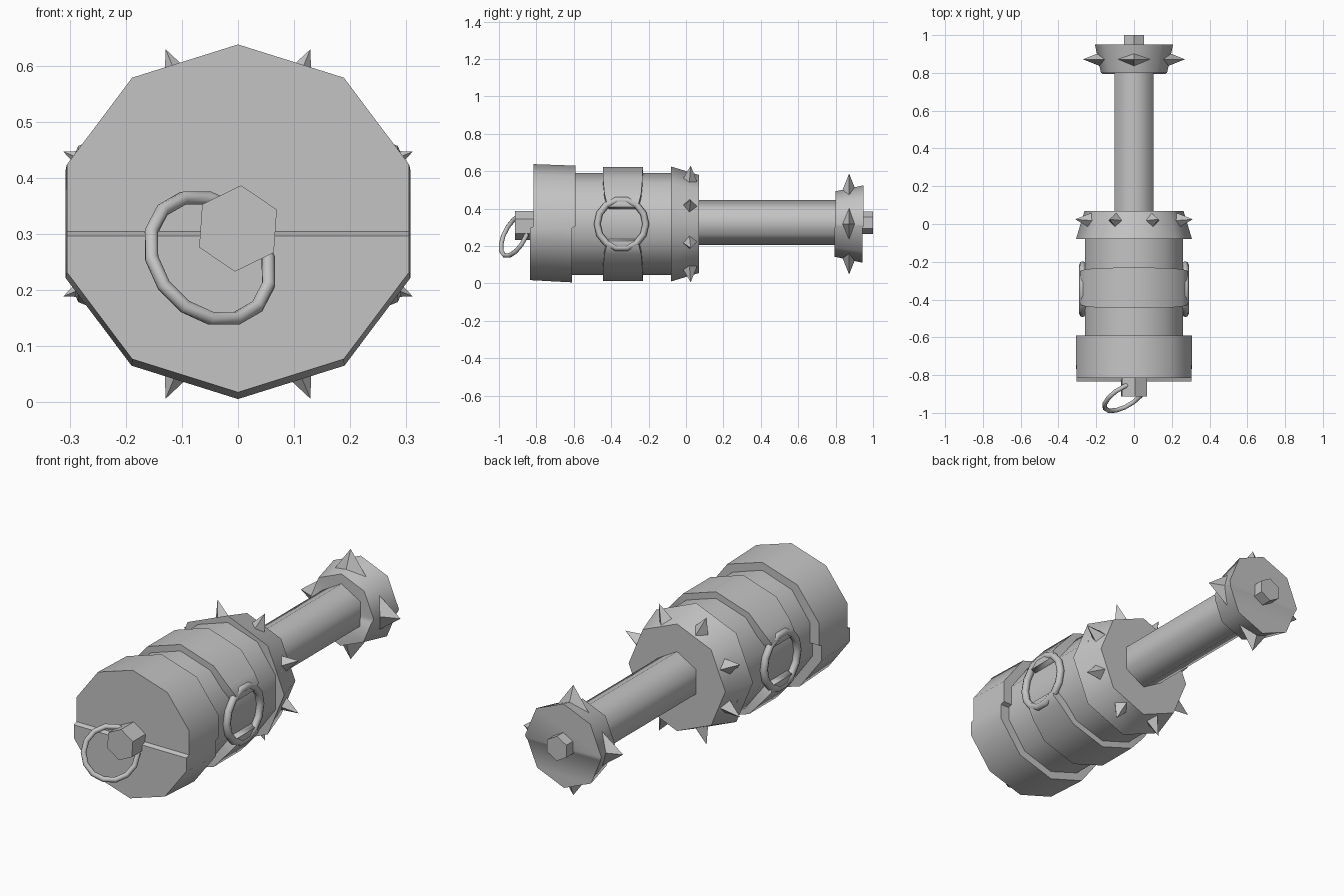
import bpy, bmesh, math
from mathutils import Vector

if "Cube" in bpy.data.objects:
    bpy.data.objects.remove(bpy.data.objects["Cube"])

CZ = 0.318  # height of the long axis
steel = bpy.data.materials.new("grey steel")
steel.diffuse_color = (0.55, 0.55, 0.55, 1)
steel.use_nodes = True
steel.node_tree.nodes["Principled BSDF"].inputs["Base Color"].default_value = steel.diffuse_color


def finish(bm, name, angle=None):
    bmesh.ops.recalc_face_normals(bm, faces=bm.faces[:])
    me = bpy.data.meshes.new(name)
    bm.to_mesh(me)
    bm.free()
    ob = bpy.data.objects.new(name, me)
    bpy.context.collection.objects.link(ob)
    me.materials.append(steel)
    if angle:
        bpy.ops.object.select_all(action='DESELECT')
        ob.select_set(True)
        bpy.context.view_layer.objects.active = ob
        bpy.ops.object.shade_smooth_by_angle(angle=math.radians(angle))
    return ob


def prism(name, sides, y0, y1, r0, r1, z0=CZ, z1=CZ, turn=0, sx=1, step=0, angle=65):
    """Tapered prism along y; step pushes the lower half forward at a seam."""
    bm = bmesh.new()
    rings = []
    for y, r, z in ((y0, r0, z0), (y1, r1, z1)):
        ring = []
        for i in range(sides):
            a = math.radians(90 + turn) + math.tau * i / sides
            ring.append(bm.verts.new((sx * r * math.cos(a), y, z + r * math.sin(a))))
        rings.append(ring)
        bm.faces.new(ring)
    for i in range(sides):
        j = (i + 1) % sides
        bm.faces.new((rings[0][i], rings[0][j], rings[1][j], rings[1][i]))
    if step:
        for z in (0.305, 0.297):
            bmesh.ops.bisect_plane(bm, geom=bm.verts[:] + bm.edges[:] + bm.faces[:],
                                   plane_co=(0, 0, z), plane_no=(0, 0, 1))
        for v in bm.verts:
            if v.co.z < 0.299:
                v.co.y -= step
    return finish(bm, name, angle)


def spike(name, deg, y, r_base, r_tip, half_t, half_y, lean=0):
    """Four-sided spike pointing out from the axis."""
    a = math.radians(deg)
    out = Vector((math.cos(a), 0, math.sin(a)))
    side = Vector((-math.sin(a), 0, math.cos(a)))
    fwd = Vector((0, 1, 0))
    c = Vector((0, y, CZ))
    bm = bmesh.new()
    base = [bm.verts.new(c + out * r_base + d) for d in
            (side * half_t, fwd * half_y, -side * half_t, -fwd * half_y)]
    tip = bm.verts.new(c + out * r_tip + fwd * lean)
    bm.faces.new(base)
    for i in range(4):
        bm.faces.new((base[i], base[(i + 1) % 4], tip))
    finish(bm, name)


def ring(name, centre, normal, radius, tube, n=14, m=8):
    """Torus around the given normal."""
    q = Vector(normal).to_track_quat('Z', 'Y')
    bm = bmesh.new()
    g = []
    for i in range(n):
        a = math.tau * i / n
        row = []
        for k in range(m):
            b = math.tau * k / m
            p = radius + tube * math.cos(b)
            co = Vector((p * math.cos(a), p * math.sin(a), tube * math.sin(b)))
            row.append(bm.verts.new(q @ co + Vector(centre)))
        g.append(row)
    for i in range(n):
        for k in range(m):
            i2, k2 = (i + 1) % n, (k + 1) % m
            bm.faces.new((g[i][k], g[i2][k], g[i2][k2], g[i][k2]))
    finish(bm, name, 65)


def strap(name, sign):
    """Half band over the barrel, its ends folded round the side rings."""
    half = [(17, .265, .070), (18, .298, .080), (23, .312, .088),
            (32, .303, .098), (54, .305, .106)]
    stations = half + [(90, .305, .107)] + [(180 - d, r, w) for d, r, w in half[::-1]]
    bm = bmesh.new()
    rows = []
    for d, r, w in stations:
        a = math.radians(d)
        rows.append([bm.verts.new((p * math.cos(a), -0.338 + s * w,
                                   CZ + sign * p * math.sin(a)))
                     for p, s in ((.23, -1), (r, -1), (r, 1), (.23, 1))])
    for p, q in zip(rows, rows[1:]):
        for k in range(4):
            bm.faces.new((p[k], q[k], q[(k + 1) % 4], p[(k + 1) % 4]))
    bm.faces.new(rows[0])
    bm.faces.new(rows[-1])
    finish(bm, name, 50)


# Hammer barrel and front cap
prism("barrel", 10, -0.70, -0.03, 0.273, 0.273)
prism("front_cap", 10, -0.815, -0.59, 0.310, 0.312, z0=0.328, z1=0.318, sx=1.035, step=0.02)

# Straps with side rings
strap("upper_strap", 1)
strap("lower_strap", -1)
for s, label in ((-1, "left"), (1, "right")):
    ring(label + "_side_ring", (s * 0.272, -0.345, CZ), (1, 0, 0), 0.130, 0.018)

# Spiked collar
prism("collar", 8, -0.08, 0.07, 0.307, 0.262, angle=50)
for i in range(8):
    spike("collar_spike", 22.5 + 45 * i, 0.017, 0.245, 0.337, 0.042, 0.042, 0.008)

# Handle, pommel and end nub
prism("handle", 6, 0.03, 0.83, 0.12, 0.12, 0.325, 0.325)
prism("pommel", 8, 0.80, 0.95, 0.175, 0.207, step=0.006, angle=50)
for i in range(4):
    spike("pommel_spike", 90 * i, 0.872, 0.145, 0.270, 0.092, 0.050)
prism("end_nub", 6, 0.92, 1.0, 0.06, 0.06, 0.325, 0.325, angle=30)

# Front knob with its hanging ring
prism("front_knob", 6, -0.913, -0.78, 0.077, 0.077, 0.31, 0.31, turn=-4, angle=30)
ring("hanging_ring", (-0.05, -0.915, 0.257), (-0.46, 0.78, -0.41), 0.1205, 0.0125)
